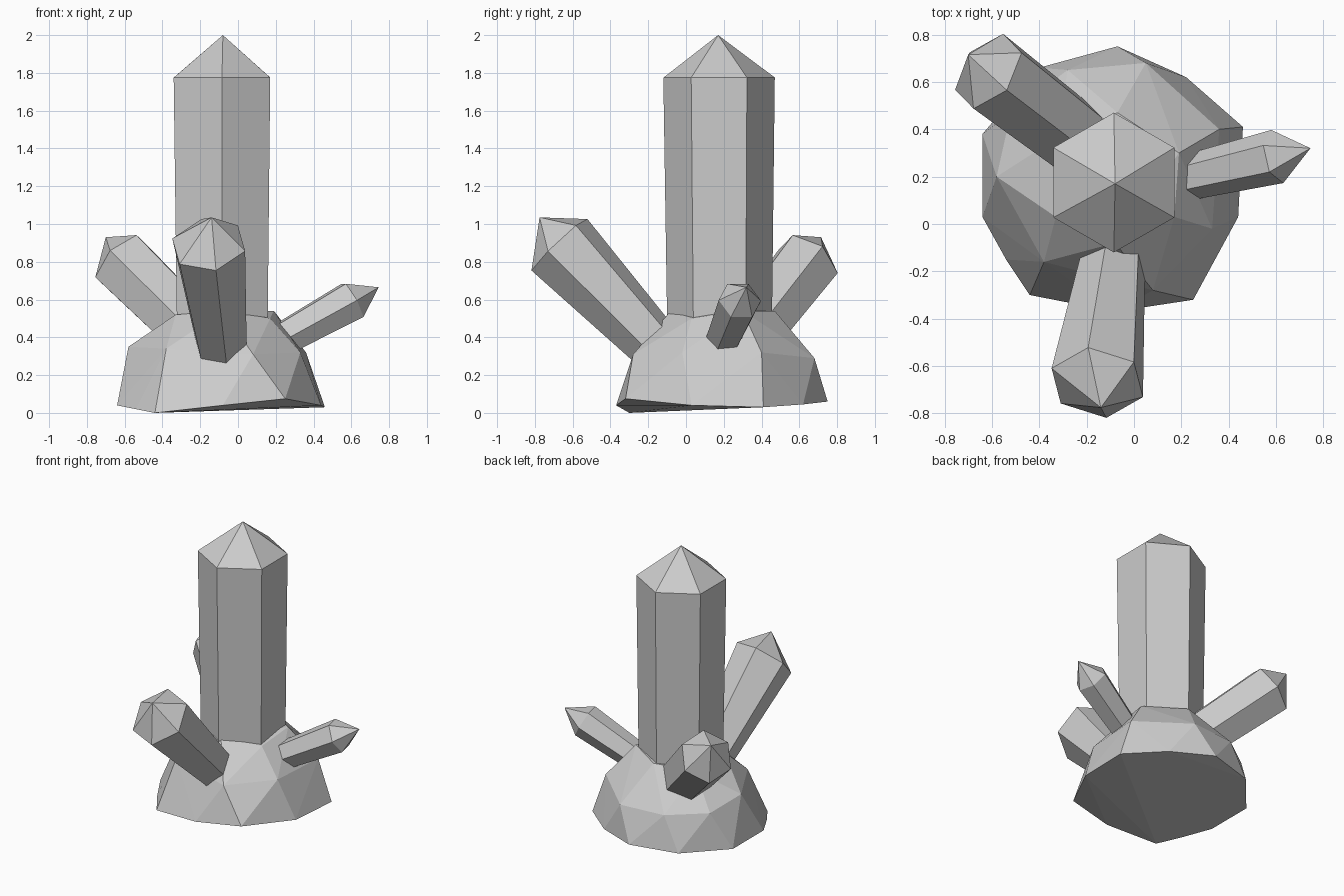
import bpy, bmesh
from math import tau
from mathutils import Vector, Quaternion

if "Cube" in bpy.data.objects:
    bpy.data.objects.remove(bpy.data.objects["Cube"])


def finish(name, bm):
    bmesh.ops.recalc_face_normals(bm, faces=bm.faces)
    mesh = bpy.data.meshes.new(name)
    bm.to_mesh(mesh)
    bm.free()
    obj = bpy.data.objects.new(name, mesh)
    bpy.context.collection.objects.link(obj)
    return obj


def crystal(name, base, neck, tip, r0, r1, corner):
    """Six-sided prism from base to neck, closed by a point; corner sets the twist."""
    base, neck, tip, corner = map(Vector, (base, neck, tip, corner))
    axis = (neck - base).normalized()
    out = corner - neck
    out = (out - axis * out.dot(axis)).normalized()
    bm = bmesh.new()
    dirs = [Quaternion(axis, tau * i / 6) @ out for i in range(6)]
    low = [bm.verts.new(base + d * r0) for d in dirs]
    high = [bm.verts.new(neck + d * r1) for d in dirs]
    point = bm.verts.new(tip)
    bm.faces.new(low)
    for i in range(6):
        j = (i + 1) % 6
        bm.faces.new((low[i], low[j], high[j], high[i]))
        bm.faces.new((high[i], high[j], point))
    return finish(name, bm)


# Faceted rock base: rough rings wrapped in a hull
foot = [(-.44, -.30, 0), (-.08, -.37, .04), (.25, -.32, .075), (.44, .03, .04),
        (.46, .41, .03), (.22, .62, .045), (-.07, .75, .06), (-.40, .66, .05),
        (-.64, .38, .04), (-.64, .03, .04), (-.54, -.15, .02)]
shoulder = [(-.58, .20, .35), (-.38, -.16, .34), (.08, -.28, .31), (.33, -.02, .32),
            (.36, .40, .32), (.05, .68, .29), (-.28, .65, .29), (-.52, .47, .30)]
crown = [(.19, .30, .54), (.17, .03, .50), (-.07, .47, .54), (-.33, .36, .51),
         (-.33, .03, .52), (-.08, -.08, .54)]
bm = bmesh.new()
for p in foot + shoulder + crown:
    bm.verts.new(p)
hull = bmesh.ops.convex_hull(bm, input=bm.verts)
loose = [v for v in bm.verts if not v.link_faces]
bmesh.ops.delete(bm, geom=loose, context='VERTS')
finish("rock_base", bm)

# Tall upright crystal
crystal("main_crystal", (-.083, .178, .3), (-.085, .175, 1.775), (-.08, .17, 2),
        .275, .295, (-.085, .475, 1.775))

# Leaning side crystals
crystal("front_crystal", (-.08, -.10, .29), (-.155, -.67, .89), (-.14, -.775, 1.035),
        .135, .205, (.05, -.72, .84))
crystal("back_left_crystal", (-.23, .35, .42), (-.615, .645, .80), (-.70, .715, .93),
        .165, .18, (-.51, .545, .905))
crystal("right_crystal", (.20, .19, .37), (.605, .285, .595), (.745, .32, .665),
        .095, .115, (.56, .21, .69))
